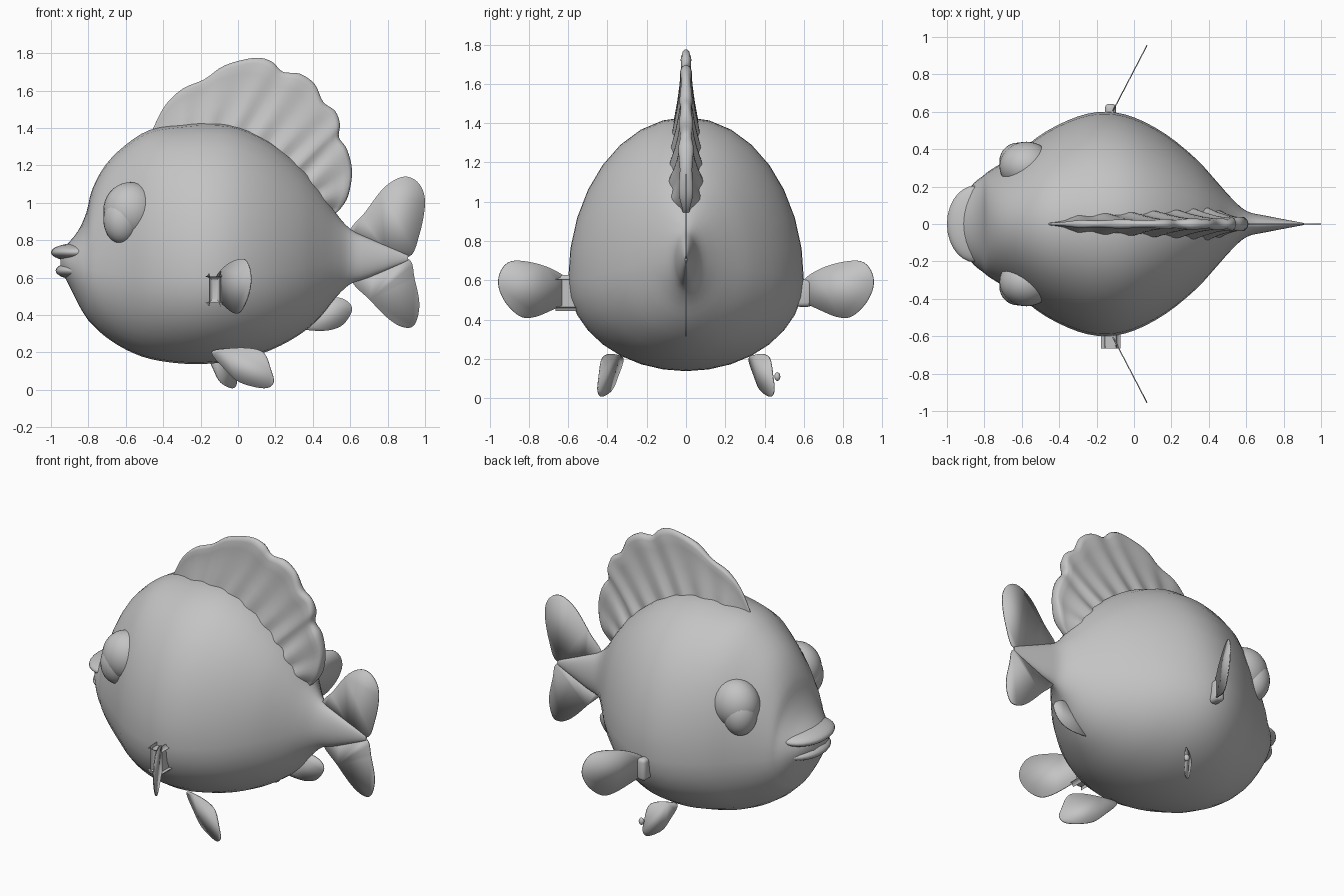
import bpy, bmesh, math
from mathutils import Vector

if "Cube" in bpy.data.objects:
    bpy.data.objects.remove(bpy.data.objects["Cube"])

grey = bpy.data.materials.new("plain_grey")
grey.diffuse_color = (0.55, 0.55, 0.55, 1)
grey.use_nodes = True
grey.node_tree.nodes["Principled BSDF"].inputs["Base Color"].default_value = grey.diffuse_color


def finish(name, bm, angle=50):
    bmesh.ops.recalc_face_normals(bm, faces=bm.faces)
    me = bpy.data.meshes.new(name)
    bm.to_mesh(me)
    bm.free()
    ob = bpy.data.objects.new(name, me)
    bpy.context.collection.objects.link(ob)
    me.materials.append(grey)
    me.shade_smooth()
    me.set_sharp_from_angle(angle=math.radians(angle))
    return ob


def spline(pts, n, closed=False):
    """Smooth curve through points, n samples per span."""
    P = [Vector(p) for p in pts]
    c, out = len(P), []
    get = (lambda i: P[i % c]) if closed else (lambda i: P[max(0, min(c - 1, i))])
    for i in range(c if closed else c - 1):
        a, b, d, e = get(i - 1), get(i), get(i + 1), get(i + 2)
        for k in range(n):
            t = k / n
            out.append(0.5 * (2 * b + (d - a) * t + (2 * a - 5 * b + 4 * d - e) * t * t
                              + (3 * b - a - 3 * d + e) * t ** 3))
    return out if closed else out + [P[-1]]


def skin(bm, rings, wrap):
    rows = [[bm.verts.new(p) for p in r] for r in rings]
    m = len(rows[0])
    for a, b in zip(rows, rows[1:]):
        for j in range(m if wrap else m - 1):
            k = (j + 1) % m
            bm.faces.new((a[j], a[k], b[k], b[j]))
    bm.faces.new(rows[0])
    bm.faces.new(rows[-1])


def thin_fin(name, outline, place, n=5):
    """Flat leaf: 2D outline placed in space, given a hair of thickness."""
    bm = bmesh.new()
    bm.faces.new([bm.verts.new(place(*p)) for p in spline(outline, n, True)])
    ob = finish(name, bm)
    mod = ob.modifiers.new("thickness", 'SOLIDIFY')
    mod.thickness, mod.offset = 0.006, 0


def blob(name, loc, radii):
    bm = bmesh.new()
    bmesh.ops.create_uvsphere(bm, u_segments=28, v_segments=18, radius=1)
    for v in bm.verts:
        v.co = Vector(loc) + Vector(a * b for a, b in zip(v.co, radii))
    finish(name, bm, 80)


# Body: egg-shaped sections (x, bottom, widest height, top, half width)
stations = [
    (-.95, .62, .68, .74, .06), (-.92, .59, .68, .77, .14), (-.855, .46, .66, .85, .22),
    (-.81, .385, .65, .95, .255), (-.78, .35, .64, 1.07, .28), (-.71, .285, .63, 1.2, .325),
    (-.6, .215, .62, 1.31, .40), (-.47, .165, .61, 1.39, .495), (-.3, .14, .6, 1.42, .575),
    (-.15, .14, .6, 1.43, .6), (0, .16, .61, 1.41, .57), (.17, .21, .62, 1.33, .48),
    (.33, .295, .65, 1.2, .35), (.44, .39, .67, 1.07, .23), (.52, .49, .69, .95, .14),
    (.6, .565, .7, .86, .07), (.7, .6, .7, .81, .045), (.91, .69, .705, .72, .005)]
rings = []
for x, zb, zc, zt, w in spline(stations, 3):
    ring = []
    for k in range(32):
        a = math.tau * k / 32
        s = math.sin(a)
        ring.append((x, w * math.cos(a), zc + s * ((zt - zc) if s > 0 else (zc - zb))))
    rings.append(ring)
bm = bmesh.new()
skin(bm, rings, True)
finish("body", bm)

# Lips
blob("upper_lip", (-.85, 0, .735), (.15, .205, .05))
blob("lower_lip", (-.84, 0, .637), (.135, .19, .05))

# Eyes with brows, and stubs of the side fins
for side, s in (("left", 1), ("right", -1)):
    blob(side + "_brow", (-.575, s * .31, .96), (.145, .13, .15))
    blob(side + "_eye", (-.62, s * .335, .91), (.1, .1, .13))
    bm = bmesh.new()
    bmesh.ops.create_cube(bm, size=1)
    for v in bm.verts:
        v.co = Vector((-.125 + v.co.x * .06, s * (.6 + v.co.y * .085), .535 + v.co.z * .14))
    bmesh.ops.bevel(bm, geom=bm.edges[:], offset=.022, segments=3, affect='EDGES', profile=.5)
    finish(side + "_fin_stub", bm)

# Back fin: scalloped rim lofted from a base buried in the body
rim = [(-.46, 1.385), (-.39, 1.52), (-.295, 1.61), (-.18, 1.66), (-.07, 1.735), (.09, 1.775),
       (.18, 1.755), (.24, 1.70), (.33, 1.69), (.41, 1.635), (.455, 1.54), (.52, 1.49),
       (.545, 1.42), (.54, 1.35), (.583, 1.285), (.61, 1.17), (.59, 1.04), (.545, .965), (.5, .93)]
rim = spline(rim, 4)
base = spline([(-.42, 1.33), (-.2, 1.37), (.02, 1.32), (.22, 1.2), (.36, 1.05), (.45, .92)], 20)
prof = [(0, .095), (.2, .08), (.4, .06), (.6, .045), (.8, .035), (.93, .036), (.98, .026), (1, .008)]
prof = prof + [(t, -h) for t, h in reversed(prof)]
rings = []
for i, r in enumerate(rim):
    u = i / (len(rim) - 1)
    b = base[round(u * (len(base) - 1))]
    f = (.45 + .65 * u) * min(1, .3 + 6 * u, .3 + 5 * (1 - u))
    f *= 1 + .12 * math.cos(math.tau * u * 9)
    ring = []
    for t, h in prof:
        p = b.lerp(r, t)
        ring.append((p.x, h * f, p.y))
    rings.append(ring)
bm = bmesh.new()
skin(bm, rings, True)
finish("back_fin", bm, 60)

# Tail lobes and belly fin in the middle plane
flat = lambda x, z: (x, 0, z)
thin_fin("upper_tail_lobe", [(.6, .84), (.68, .95), (.785, 1.085), (.89, 1.14), (.97, 1.1),
                             (1, 1.0), (.97, .83), (.91, .71), (.75, .77)], flat)
thin_fin("lower_tail_lobe", [(.61, .59), (.705, .48), (.81, .375), (.89, .333), (.945, .35),
                             (.97, .455), (.945, .59), (.91, .7), (.76, .65)], flat)
thin_fin("rear_belly_fin", [(.33, .335), (.45, .315), (.55, .34), (.605, .41), (.6, .46),
                            (.54, .493), (.47, .48), (.38, .42)], flat)

# Side fins (y, z) swept backward
side_fin = [(.6, .6), (.72, .673), (.87, .7), (.935, .66), (.955, .58), (.92, .49),
            (.85, .42), (.785, .41), (.69, .445), (.6, .5)]
for side, s in (("left", 1), ("right", -1)):
    thin_fin(side + "_side_fin", side_fin, lambda y, z: (-.11 + (y - .61) * .52, s * y, z))

# Lower fins (x, z); the left one is turned more steeply
low_fin = [(-.14, .2), (-.045, .222), (.07, .222), (.14, .195), (.175, .11), (.19, .04),
           (.14, .008), (.01, .04), (-.07, .11)]
thin_fin("right_lower_fin", low_fin, lambda x, z: (x, -(.32 + .39 * (x + .14)), z))
thin_fin("left_lower_fin", low_fin,
         lambda x, z: (-.165 + (x + .14) * .48, .32 + .39 * (x + .14), z))
blob("left_lower_fin_tip", (-.01, .465, .11), (.017, .015, .022))
